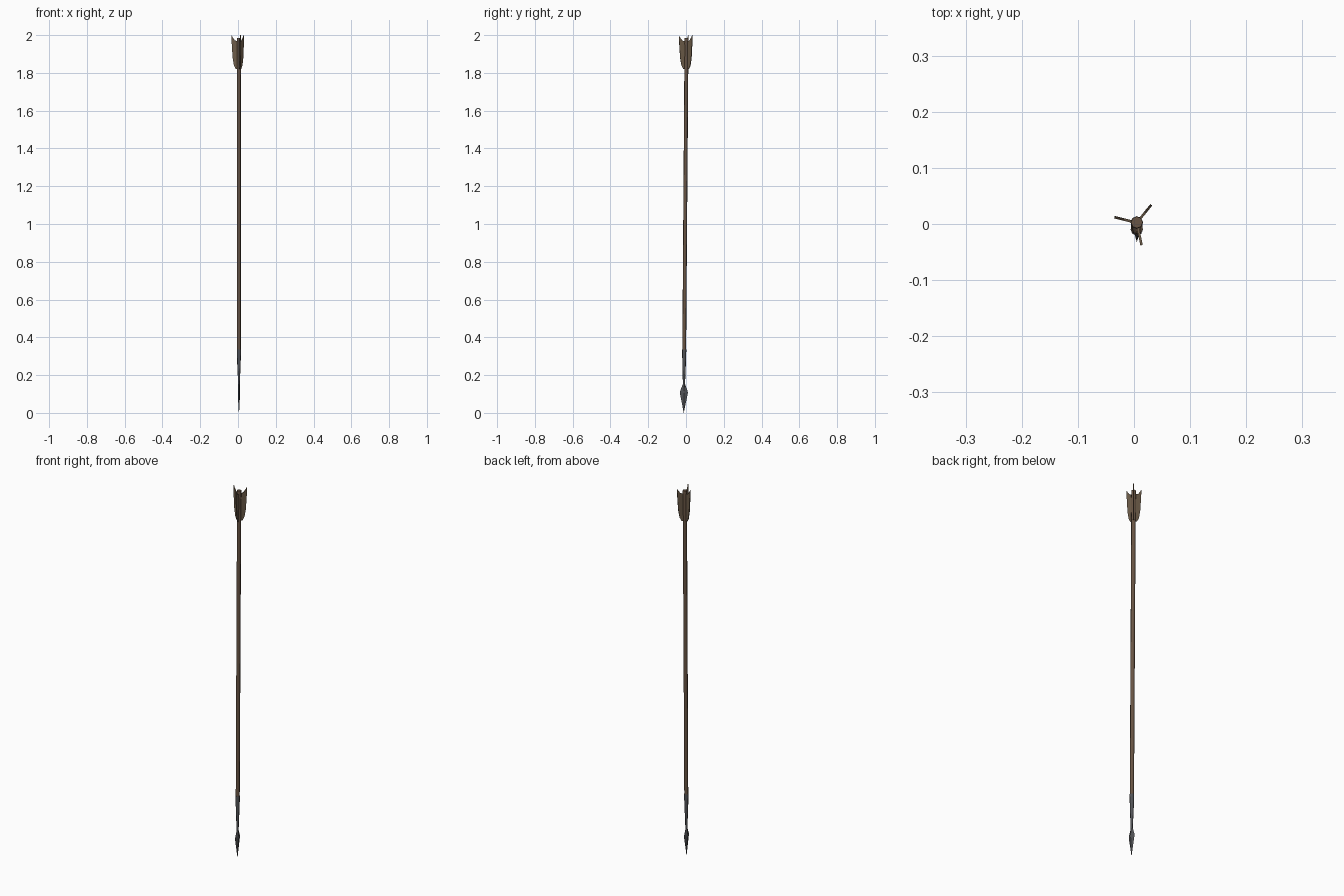
import bpy, bmesh, math
from mathutils import Vector

if "Cube" in bpy.data.objects:
    bpy.data.objects.remove(bpy.data.objects["Cube"])


def material(name, rgb):
    m = bpy.data.materials.new(name)
    m.diffuse_color = (*rgb, 1)
    m.use_nodes = True
    m.node_tree.nodes["Principled BSDF"].inputs["Base Color"].default_value = m.diffuse_color
    return m


wood = material("brown wood", (0.14, 0.09, 0.058))
feather = material("tan feather", (0.15, 0.105, 0.065))
iron = material("dark iron", (0.085, 0.088, 0.096))


def axis(z):
    """Centre line of the slightly leaning arrow."""
    t = z / 2
    return Vector((0.005, -0.012 + 0.015 * t, z))


def finish(name, bm, mat, smooth=False):
    bmesh.ops.recalc_face_normals(bm, faces=bm.faces)
    me = bpy.data.meshes.new(name)
    bm.to_mesh(me)
    bm.free()
    me.materials.append(mat)
    ob = bpy.data.objects.new(name, me)
    bpy.context.collection.objects.link(ob)
    if smooth:
        bpy.ops.object.select_all(action='DESELECT')
        ob.select_set(True)
        bpy.context.view_layer.objects.active = ob
        bpy.ops.object.shade_smooth_by_angle(angle=math.radians(50))
    return ob


def loft(name, rings, sides, mat, smooth=True):
    """Rings of (z, x radius, y radius) joined along the arrow axis."""
    bm = bmesh.new()
    loops = []
    for z, rx, ry in rings:
        loops.append([bm.verts.new(axis(z) + Vector((rx * math.cos(a), ry * math.sin(a), 0)))
                      for a in (2 * math.pi * i / sides for i in range(sides))])
    for lo, hi in zip(loops, loops[1:]):
        for i in range(sides):
            j = (i + 1) % sides
            bm.faces.new((lo[i], lo[j], hi[j], hi[i]))
    bm.faces.new(loops[0])
    bm.faces.new(loops[-1])
    return finish(name, bm, mat, smooth)


# Shaft with a slightly wider nock end
loft("shaft", [(0.32, .0100, .0100), (1.94, .0105, .0105), (1.955, .0112, .0112), (1.985, .0105, .0105)], 8, wood)

# Iron socket narrowing to the neck
loft("socket", [(0.13, .005, .005), (0.19, .006, .007), (0.25, .0088, .009), (0.335, .0112, .0112)], 8, iron)

# Flat diamond-section arrowhead
loft("arrowhead", [(0.0, .0005, .0005), (0.02, .002, .004), (0.105, .006, .021), (0.115, .006, .020),
                   (0.15, .005, .007)], 4, iron, False)

# Three feather vanes: outline of (distance from axis, z)
outline = [(.004, 1.82), (.018, 1.822), (.027, 1.84), (.034, 1.88), (.038, 1.94), (.041, 2.0),
           (.036, 1.99), (.023, 1.972), (.004, 1.965)]
for n, deg in enumerate((166, 51, -78)):
    a = math.radians(deg)
    out = Vector((math.cos(a), math.sin(a), 0))
    side = Vector((-out.y, out.x, 0)) * 0.0022
    base = axis(1.9)
    base.z = 0
    bm = bmesh.new()
    front, back = ([bm.verts.new(base + out * r + Vector((0, 0, z)) + side * s) for r, z in outline] for s in (1, -1))
    bm.faces.new(front)
    bm.faces.new(back)
    for i in range(len(outline)):
        j = (i + 1) % len(outline)
        bm.faces.new((front[i], front[j], back[j], back[i]))
    finish(f"feather_{n + 1}", bm, feather)
